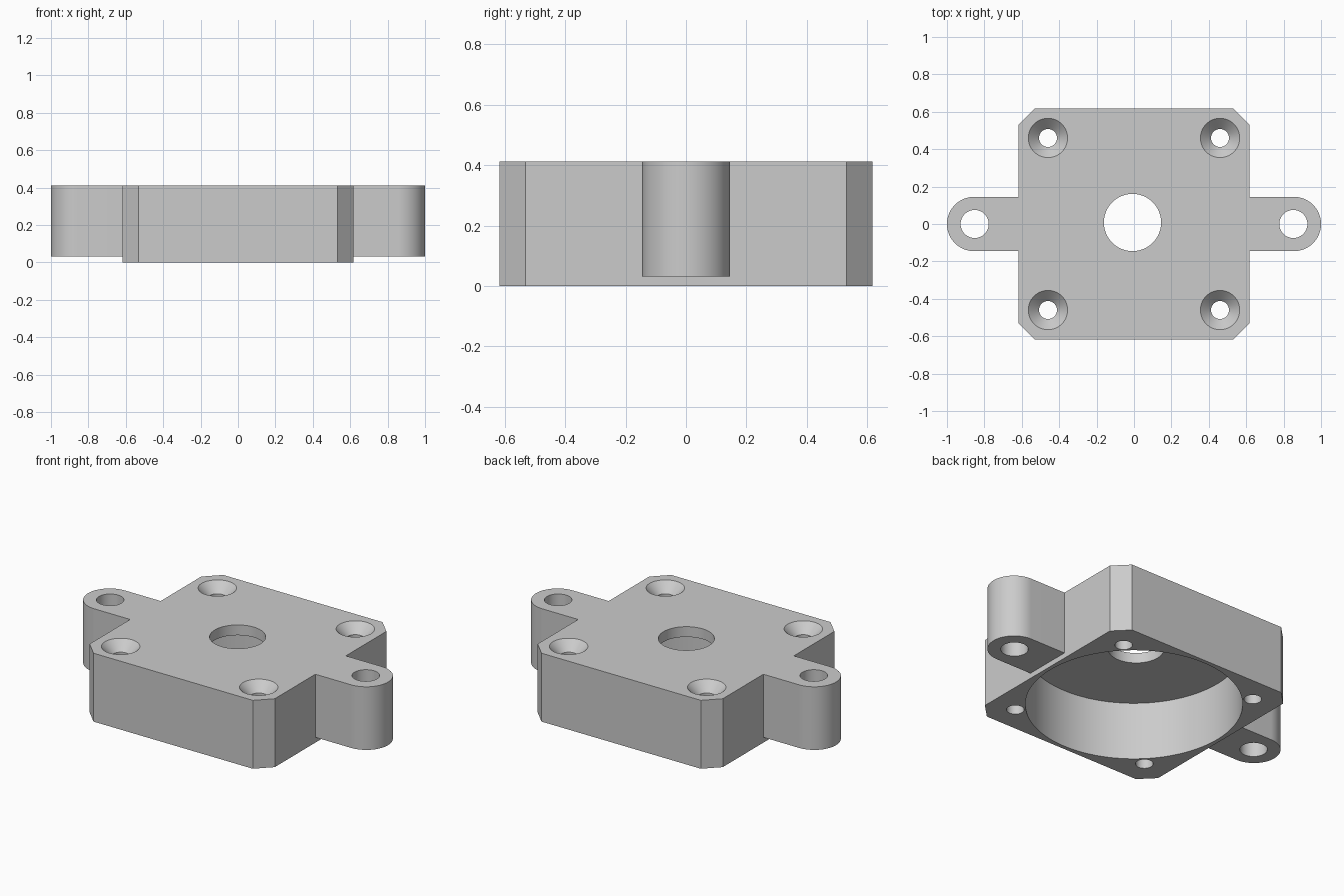
import bpy, bmesh
from math import cos, sin, pi, radians

cube = bpy.data.objects.get("Cube")
if cube:
    bpy.data.objects.remove(cube, do_unlink=True)

HEIGHT = 0.412
HALF = 0.617          # half width of the square body
CHAMFER = 0.086
TAB_R, TAB_X, TAB_Z = 0.145, 0.855, 0.032
SCREW = 0.46          # screw hole offset from the centre
SEGMENTS = 96

grey = bpy.data.materials.new("plain grey")
grey.use_nodes = True
grey.diffuse_color = (0.6, 0.6, 0.6, 1)
grey.node_tree.nodes["Principled BSDF"].inputs["Base Color"].default_value = grey.diffuse_color


def loft(name, rings):
    """Closed solid through matching rings of points, capped at both ends."""
    bm = bmesh.new()
    loops = [[bm.verts.new(p) for p in ring] for ring in rings]
    n = len(loops[0])
    for a, b in zip(loops, loops[1:]):
        for i in range(n):
            j = (i + 1) % n
            bm.faces.new((a[i], a[j], b[j], b[i]))
    bm.faces.new(loops[0][::-1])
    bm.faces.new(loops[-1])
    bmesh.ops.recalc_face_normals(bm, faces=bm.faces)
    mesh = bpy.data.meshes.new(name)
    bm.to_mesh(mesh)
    bm.free()
    mesh.materials.append(grey)
    obj = bpy.data.objects.new(name, mesh)
    bpy.context.collection.objects.link(obj)
    return obj


def prism(name, outline, z0, z1):
    return loft(name, [[(x, y, z) for x, y in outline] for z in (z0, z1)])


def lathe(name, profile, x, y):
    angles = [2 * pi * i / SEGMENTS for i in range(SEGMENTS)]
    return loft(name, [[(x + r * cos(a), y + r * sin(a), z) for a in angles]
                       for r, z in profile])


def combine(target, tool, operation):
    """Apply a boolean and discard the tool."""
    mod = target.modifiers.new(tool.name, "BOOLEAN")
    mod.operation = operation
    mod.solver = "EXACT"
    mod.object = tool
    bpy.context.view_layer.objects.active = target
    bpy.ops.object.modifier_apply(modifier=mod.name)
    bpy.data.objects.remove(tool, do_unlink=True)


# Square body with chamfered corners
c = HALF - CHAMFER
octagon = [(HALF, -c), (HALF, c), (c, HALF), (-c, HALF),
           (-HALF, c), (-HALF, -c), (-c, -HALF), (c, -HALF)]
housing = prism("housing", octagon, 0, HEIGHT)

# Round-ended bar forming both mounting tabs
half_turn = [-pi / 2 + pi * i / 48 for i in range(49)]
right_end = [(TAB_X + TAB_R * cos(a), TAB_R * sin(a)) for a in half_turn]
stadium = right_end + [(-x, -y) for x, y in right_end]
combine(housing, prism("mounting_tabs", stadium, TAB_Z, HEIGHT), "UNION")

# Wide round cavity open at the bottom, and the shaft hole in its roof
cutters = [lathe("cavity", [(0.593, -0.1), (0.593, 0.35)], 0, 0),
           lathe("shaft_hole", [(0.153, 0.2), (0.153, 0.6)], -0.008, 0.008)]

# Tab holes and countersunk screw holes
for sx in (-1, 1):
    cutters.append(lathe("tab_hole", [(0.075, -0.1), (0.075, 0.6)], sx * (TAB_X - 0.003), 0))
    for sy in (-1, 1):
        screw = [(0.048, -0.1), (0.048, HEIGHT - 0.057), (0.105, HEIGHT), (0.105, 0.6)]
        cutters.append(lathe("screw_hole", screw, sx * SCREW, sy * SCREW))
for cutter in cutters:
    combine(housing, cutter, "DIFFERENCE")

# Smooth the round walls, keep the machined edges crisp
bpy.ops.object.select_all(action="DESELECT")
housing.select_set(True)
bpy.context.view_layer.objects.active = housing
bpy.ops.object.shade_smooth_by_angle(angle=radians(30))
